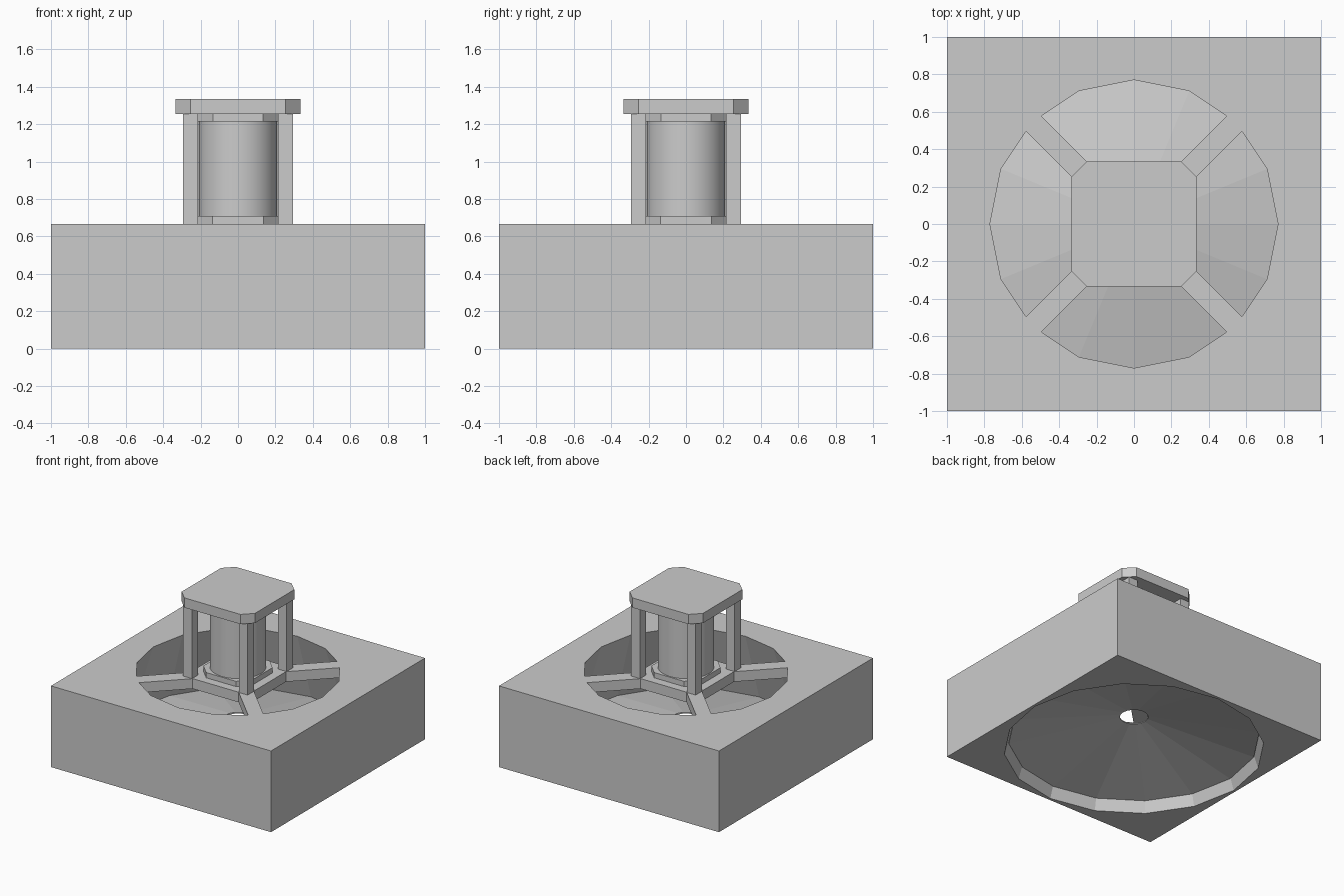
import bpy, bmesh, math
from mathutils import Matrix, Vector

if "Cube" in bpy.data.objects:
    bpy.data.objects.remove(bpy.data.objects["Cube"])

TOP = 0.667          # top of the housing block
SIDES = 16


def make_object(name, bm):
    bmesh.ops.recalc_face_normals(bm, faces=bm.faces)
    mesh = bpy.data.meshes.new(name)
    bm.to_mesh(mesh)
    bm.free()
    obj = bpy.data.objects.new(name, mesh)
    bpy.context.collection.objects.link(obj)
    return obj


def box(name, size, centre, turn=0.0):
    bm = bmesh.new()
    bmesh.ops.create_cube(bm, size=1)
    bmesh.ops.scale(bm, vec=size, verts=bm.verts)
    bmesh.ops.translate(bm, vec=centre, verts=bm.verts)
    bmesh.ops.rotate(bm, matrix=Matrix.Rotation(turn, 3, 'Z'), verts=bm.verts)
    return make_object(name, bm)


def frustum(name, r_low, r_high, z_low, z_high, sides=SIDES, caps=True):
    bm = bmesh.new()
    bmesh.ops.create_cone(bm, cap_ends=caps, segments=sides, radius1=r_low,
                          radius2=r_high, depth=z_high - z_low)
    bmesh.ops.translate(bm, vec=(0, 0, (z_low + z_high) / 2), verts=bm.verts)
    return make_object(name, bm)


def chamfered_plate(name, half, flat, z_low, z_high):
    # Square plate with its four upright corners cut off
    bm = bmesh.new()
    outline = [(half, -flat), (half, flat), (flat, half), (-flat, half),
               (-half, flat), (-half, -flat), (-flat, -half), (flat, -half)]
    face = bm.faces.new([bm.verts.new((x, y, z_low)) for x, y in outline])
    ext = bmesh.ops.extrude_face_region(bm, geom=[face], use_keep_orig=True)
    top = [g for g in ext['geom'] if isinstance(g, bmesh.types.BMVert)]
    bmesh.ops.translate(bm, vec=(0, 0, z_high - z_low), verts=top)
    return make_object(name, bm)


def apply_modifiers(obj):
    bpy.context.view_layer.objects.active = obj
    for mod in list(obj.modifiers):
        bpy.ops.object.modifier_apply(modifier=mod.name)


# Housing block with a tapered through-duct
housing = box("housing", (2, 2, TOP), (0, 0, TOP / 2))
slope = (0.98 - 0.77) / TOP
cutter = frustum("duct_cutter", 0.98 + 0.1 * slope, 0.77 - 0.1 * slope, -0.1, TOP + 0.1)
cutter.hide_render = True
cut = housing.modifiers.new("duct", 'BOOLEAN')
cut.operation = 'DIFFERENCE'
cut.solver = 'EXACT'
cut.object = cutter
apply_modifiers(housing)
bpy.data.objects.remove(cutter)

# Shallow inner cone with a small central opening
cone = frustum("inner_cone", 0.98 - 0.1 * slope, 0.11, 0.10, 0.285, caps=False)
shell = cone.modifiers.new("thickness", 'SOLIDIFY')
shell.thickness = 0.01
apply_modifiers(cone)

# Motor platform, diagonal spokes and corner posts
box("motor_platform", (0.58, 0.58, 0.083), (0, 0, TOP - 0.0415))
for i in range(4):
    angle = math.radians(45 + 90 * i)
    box(f"spoke_{i + 1}", (0.48, 0.115, 0.083), (0.56, 0, TOP - 0.0415), angle)
    post = Vector((0.253, 0.253, (TOP + 1.255) / 2))
    box(f"post_{i + 1}", (0.08, 0.08, 1.255 - TOP), post, math.radians(90 * i))

# Motor drum between two flanges
drum = frustum("motor_drum", 0.21, 0.21, 0.71, 1.215, sides=32)
bpy.ops.object.select_all(action='DESELECT')
drum.select_set(True)
bpy.context.view_layer.objects.active = drum
bpy.ops.object.shade_smooth_by_angle()
chamfered_plate("lower_flange", 0.22, 0.135, TOP, 0.71)
chamfered_plate("upper_flange", 0.22, 0.135, 1.215, 1.255)

# Cover plate on the posts
chamfered_plate("cover_plate", 0.333, 0.255, 1.255, 1.335)
